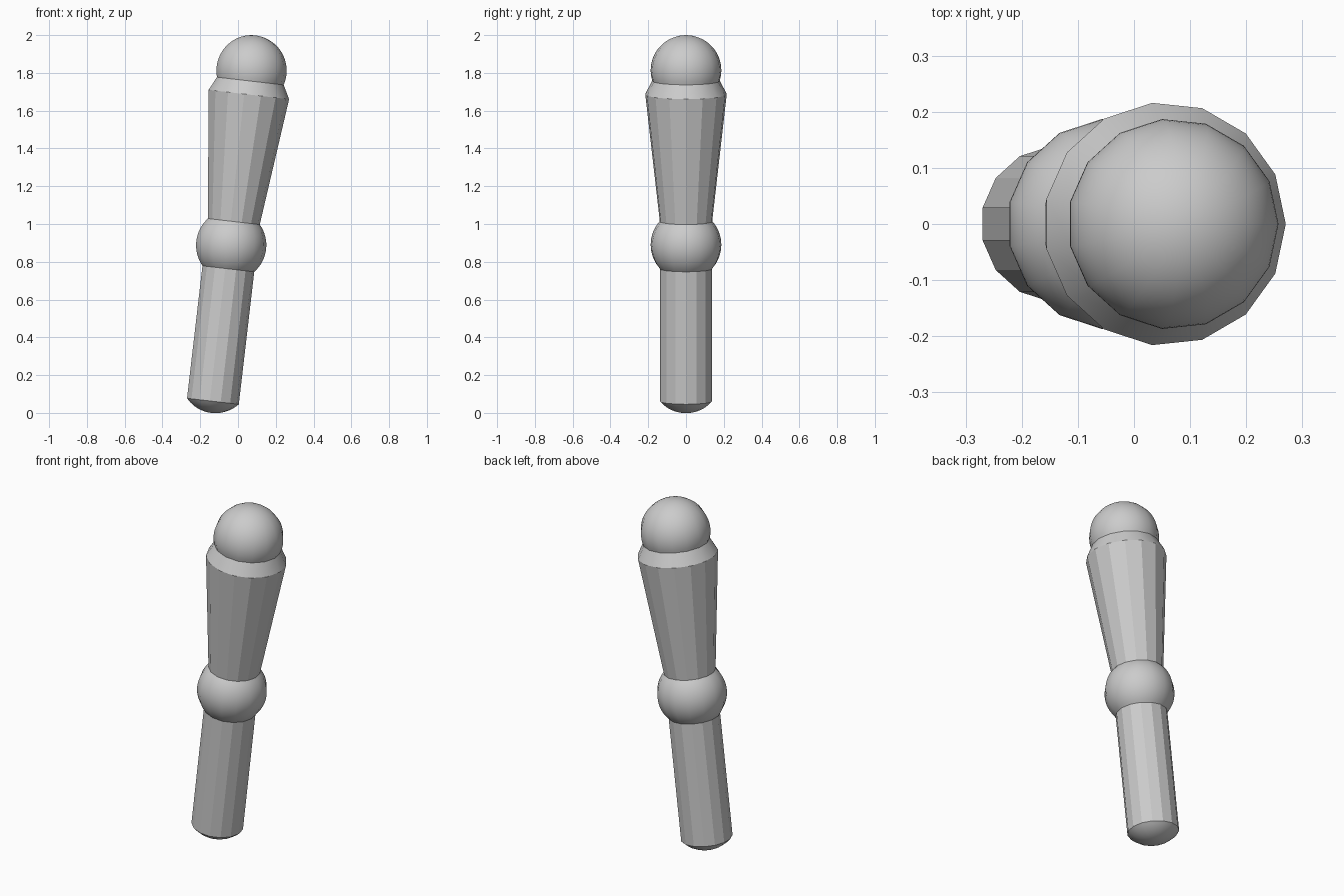
import bpy, bmesh
from math import sin, cos, pi, sqrt, acos, atan2
from mathutils import Matrix

if "Cube" in bpy.data.objects:
    bpy.data.objects.remove(bpy.data.objects["Cube"])

SIDES = 15
R = 0.188                      # radius shared by all the balls
TILT = 0.116
PLACE = Matrix.Translation((-0.038, 0, 0.888)) @ Matrix.Rotation(TILT, 4, 'Y')


def arc(centre, low, high, steps):
    """Profile of a ball between two heights measured from its centre."""
    a0, a1 = acos(-low / R), acos(-high / R)
    pts = []
    for i in range(steps + 1):
        a = a0 + (a1 - a0) * i / steps
        pts.append((R * sin(a), centre - R * cos(a)))
    return pts


def lathe(name, profile, smooth):
    """Turn a profile of (radius, height) round the tilted axis."""
    bm = bmesh.new()
    rings = []
    for r, z in profile:
        if r < 1e-5:
            rings.append([bm.verts.new((0, 0, z))] * SIDES)
        else:
            rings.append([bm.verts.new((r * cos(2 * pi * k / SIDES),
                                        r * sin(2 * pi * k / SIDES), z))
                          for k in range(SIDES)])
    for a, b in zip(rings, rings[1:]):
        for k in range(SIDES):
            n = (k + 1) % SIDES
            quad = list(dict.fromkeys((a[k], a[n], b[n], b[k])))
            bm.faces.new(quad).smooth = smooth
    bm.normal_update()
    mesh = bpy.data.meshes.new(name)
    bm.to_mesh(mesh)
    bm.free()
    obj = bpy.data.objects.new(name, mesh)
    bpy.context.collection.objects.link(obj)
    obj.matrix_world = PLACE
    return obj


JOIN = 0.126                   # where the shafts meet the middle ball
NECK = sqrt(R * R - JOIN * JOIN)
TOP, BOTTOM = 0.93, -0.706     # ball centres along the axis
SEAT = -0.055                  # where the collar meets the top ball

# rounded foot and straight lower shaft
lathe("foot_cap", arc(BOTTOM, -R, -JOIN, 10), True)
lathe("lower_shaft", [(NECK, BOTTOM - JOIN), (NECK, -JOIN)], False)

# middle ball
lathe("middle_ball", arc(0, -JOIN, JOIN, 16), True)

# flared upper shaft with its inward collar
lathe("upper_shaft", [(NECK, JOIN), (0.217, 0.803)], False)
lathe("collar", [(0.217, 0.803), (sqrt(R * R - SEAT * SEAT), TOP + SEAT)], True)

# top ball
lathe("top_ball", arc(TOP, SEAT, R, 20), True)
